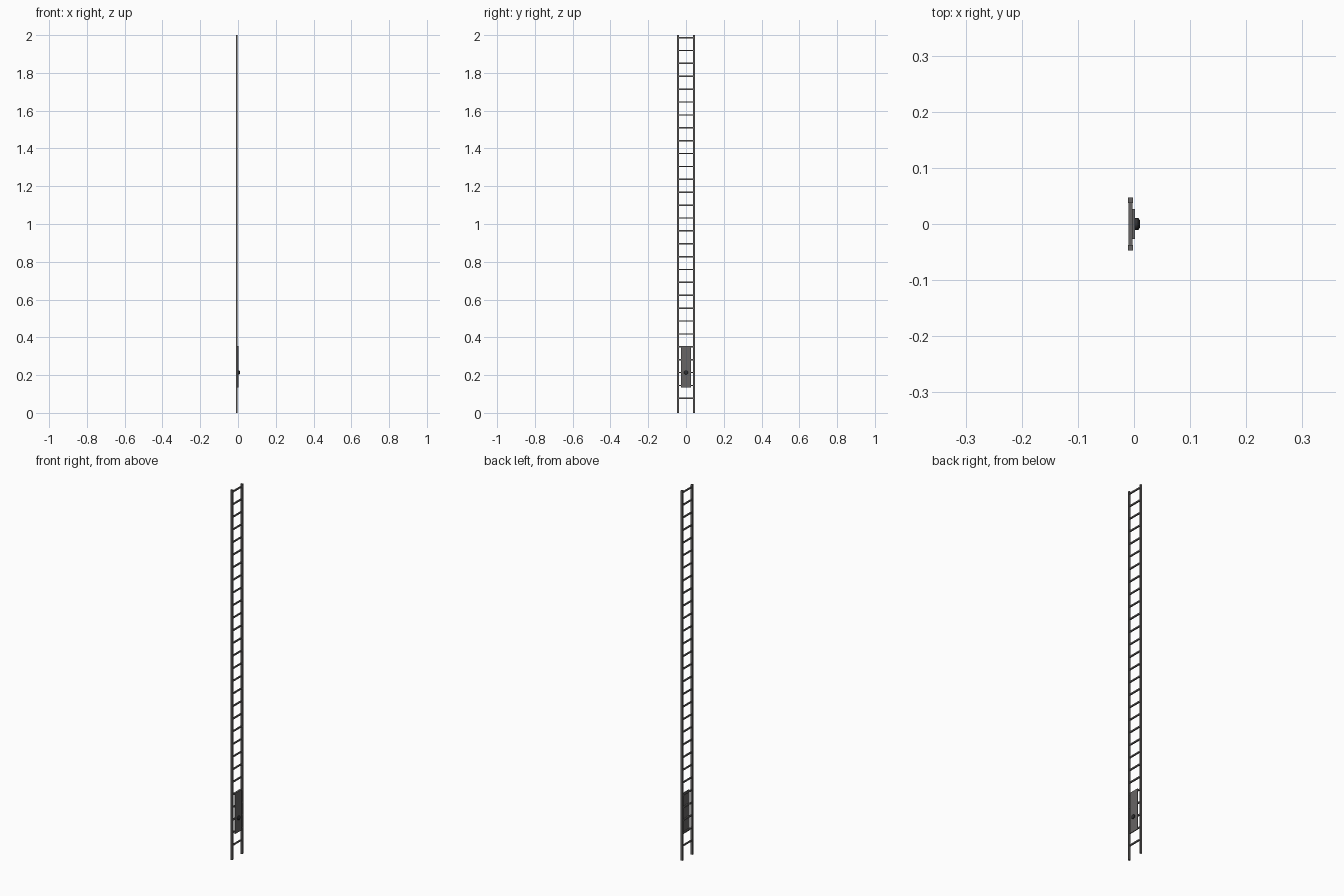
import bpy, bmesh, math
from mathutils import Matrix

if "Cube" in bpy.data.objects:
    bpy.data.objects.remove(bpy.data.objects["Cube"])


def material(name, rgb):
    m = bpy.data.materials.new(name)
    m.diffuse_color = (*rgb, 1)
    m.use_nodes = True
    m.node_tree.nodes["Principled BSDF"].inputs["Base Color"].default_value = m.diffuse_color
    return m


STEEL = material("grey steel", (0.135, 0.13, 0.128))
DARK = material("dark metal", (0.03, 0.03, 0.032))


def finish(name, bm, mat):
    bmesh.ops.recalc_face_normals(bm, faces=bm.faces)
    mesh = bpy.data.meshes.new(name)
    bm.to_mesh(mesh)
    bm.free()
    mesh.materials.append(mat)
    ob = bpy.data.objects.new(name, mesh)
    bpy.context.collection.objects.link(ob)
    return ob


def box(name, x, y, z, mat):
    """Box from (min, max) ranges on each axis."""
    bm = bmesh.new()
    mid = [(a + b) / 2 for a, b in (x, y, z)]
    size = [b - a for a, b in (x, y, z)]
    bmesh.ops.create_cube(bm, size=1, matrix=Matrix.Translation(mid) @ Matrix.Diagonal((*size, 1)))
    return finish(name, bm, mat)


# Two full-height side rails
for side, label in ((-1, "left"), (1, "right")):
    y = sorted((side * 0.0378, side * 0.047))
    box(f"{label}_rail", (-0.011, -0.0015), y, (0, 2), STEEL)

# Evenly spaced rungs, an array of the lowest one
rung = box("rungs", (-0.0097, -0.0027), (-0.039, 0.039), (0.0735, 0.0805), STEEL)
arr = rung.modifiers.new("repeat", 'ARRAY')
arr.count = 29
arr.use_relative_offset = False
arr.use_constant_offset = True
arr.constant_offset_displace = (0, 0, 0.0682)

# Cover plate fixed to the rungs
box("cover_plate", (-0.0028, 0.0022), (-0.027, 0.027), (0.135, 0.355), STEEL)

# Stepped round knob: profile of (x, radius) turned about the x axis
profile = [(0.001, 0.0105), (0.0075, 0.0105), (0.0085, 0.0095), (0.0105, 0.0065), (0.011, 0.005)]
N = 24
bm = bmesh.new()
rings = [[bm.verts.new((x, r * math.cos(2 * math.pi * i / N), 0.213 + r * math.sin(2 * math.pi * i / N)))
          for i in range(N)] for x, r in profile]
for a, b in zip(rings, rings[1:]):
    for i in range(N):
        j = (i + 1) % N
        bm.faces.new((a[i], a[j], b[j], b[i]))
bm.faces.new(rings[0])
bm.faces.new(rings[-1])
knob = finish("knob", bm, DARK)
knob.select_set(True)
bpy.context.view_layer.objects.active = knob
bpy.ops.object.shade_smooth_by_angle()
